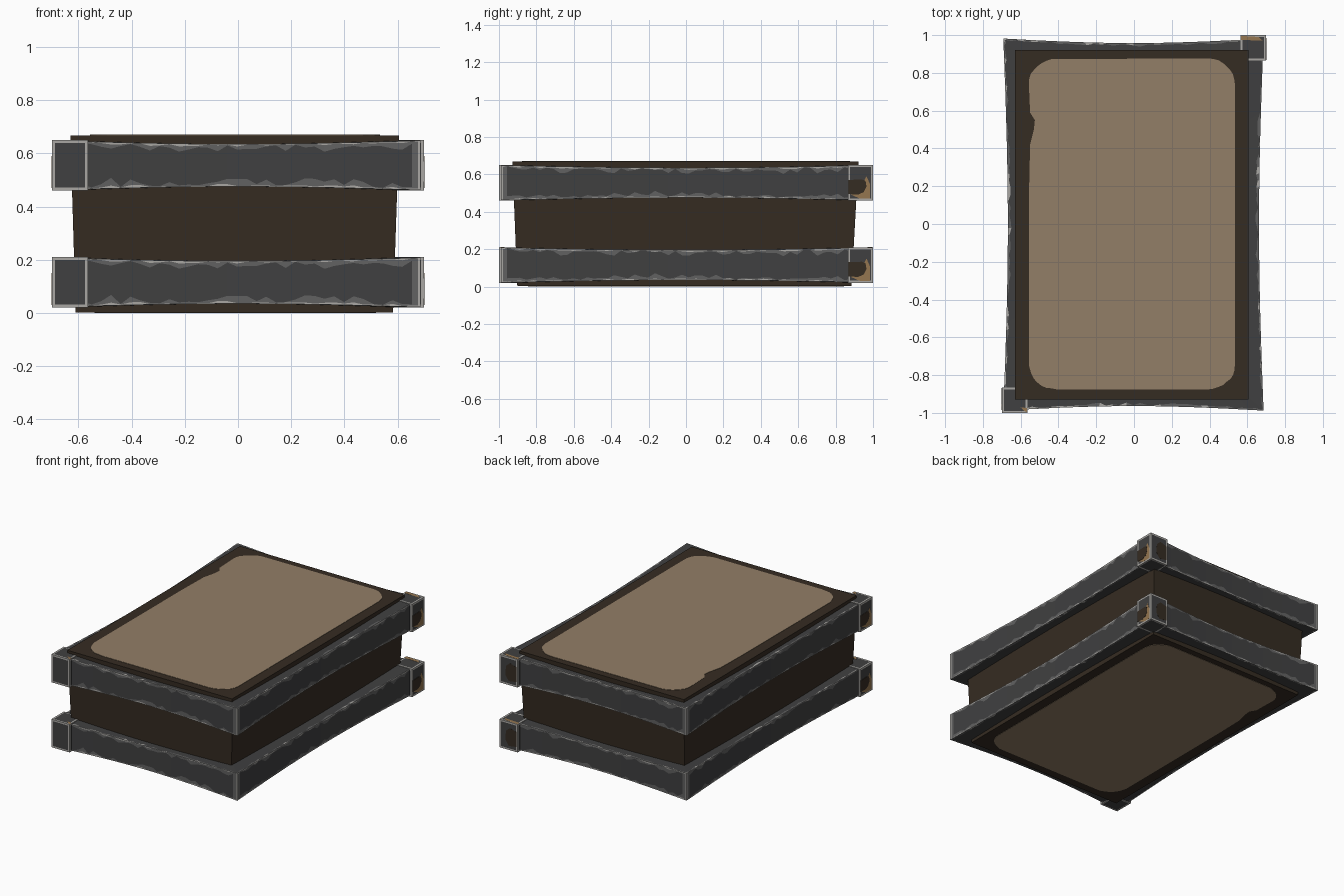
import bpy, bmesh, math, random
from mathutils import Vector

if "Cube" in bpy.data.objects:
    bpy.data.objects.remove(bpy.data.objects["Cube"])

random.seed(4)


def mat(name, r, g, b):
    m = bpy.data.materials.new(name)
    m.diffuse_color = (r, g, b, 1)
    m.use_nodes = True
    m.node_tree.nodes["Principled BSDF"].inputs["Base Color"].default_value = m.diffuse_color
    return m


TAN = mat("tan_panel", .29, .21, .135)
BROWN = mat("dark_brown", .036, .025, .016)
DARK = mat("dark_grey", .051, .051, .052)
MID = mat("mid_grey", .12, .12, .12)
LIGHT = mat("worn_light_grey", .40, .39, .37)
RUST = mat("ochre_wear", .30, .18, .08)
GREYS = [DARK, MID, LIGHT, BROWN, RUST]


def finish(bm, name, mats):
    bmesh.ops.recalc_face_normals(bm, faces=bm.faces[:])
    me = bpy.data.meshes.new(name)
    bm.to_mesh(me)
    bm.free()
    for m in mats:
        me.materials.append(m)
    ob = bpy.data.objects.new(name, me)
    bpy.context.collection.objects.link(ob)
    return ob


def slab(name, outline, offset, material):
    """Thin plate: an outline of 3D points extruded by a vector."""
    bm = bmesh.new()
    f = bm.faces.new([bm.verts.new(p) for p in outline])
    r = bmesh.ops.extrude_face_region(bm, geom=[f])
    bmesh.ops.translate(bm, vec=offset, verts=[v for v in r["geom"] if isinstance(v, bmesh.types.BMVert)])
    return finish(bm, name, [material])


# Tapered core block
bm = bmesh.new()
rings = []
for z, x0, x1, y0, y1 in ((.002, -.61, .583, -.902, .885), (.668, -.63, .605, -.928, .922)):
    rings.append([bm.verts.new(p) for p in ((x0, y0, z), (x1, y0, z), (x1, y1, z), (x0, y1, z))])
for i in range(4):
    j = (i + 1) % 4
    bm.faces.new((rings[0][i], rings[0][j], rings[1][j], rings[1][i]))
bm.faces.new(rings[0])
bm.faces.new(rings[1])
finish(bm, "core_block", [BROWN])


# Rounded tan panels on the top and the bottom
def panel(name, s, z, dz):
    pts = []
    for cx, cy, a0 in ((1, 1, 0), (-1, 1, 90), (-1, -1, 180), (1, -1, 270)):
        for k in range(9):
            a = math.radians(a0 + k * 11.25)
            w = random.uniform(-.003, .003)
            pts.append((s * (cx * .40 + (.145 + w) * math.cos(a) - .01),
                        s * (cy * .745 + (.13 + w) * math.sin(a)), z))
        if (cx, cy) == (-1, 1):   # small nick in the left edge
            pts += [(s * x, s * y, z) for x, y in ((-.55, .59), (-.525, .55), (-.53, .50), (-.55, .42), (-.555, .2))]
    slab(name, pts, Vector((0, 0, dz)), TAN)


panel("top_panel", 1, .6665, .0035)
panel("bottom_panel", .965, .0035, -.0035)


# Pinched frame bands with worn edges
CORNERS = [Vector(c) for c in ((-.692, -.988), (.686, -.988), (.686, .982), (-.692, .982))]
INNER = [Vector(c) for c in ((-.56, -.85), (.54, -.85), (.54, .84), (-.56, .84))]
ROWS = [0, 1, 2, 1, 0, 1, 2, 1, 0]   # dark, mid, light pattern round the section


def wear():
    a = .002 + .009 * random.random() ** 2
    return a, a + .002 + .027 * random.random() ** 2


def band(name, zc):
    random.seed(11)
    bm = bmesh.new()
    for i in range(4):
        a, b = CORNERS[i], CORNERS[(i + 1) % 4]
        ia, ib = INNER[i], INNER[(i + 1) % 4]
        n = Vector((-(b - a).y, (b - a).x)).normalized()
        L = (b - a).length
        ends = [0, .01 / L, .032 / L]
        count = int(L / .04)
        ts = ends + [.05 + .9 * k / count for k in range(count + 1)] + [1 - e for e in reversed(ends)]
        cols = []
        for k, t in enumerate(ts):
            p = math.sin(math.pi * t)
            out = a.lerp(b, t) + n * .024 * p
            inn = ia.lerp(ib, t)
            h = .093 - .013 * p
            edge = k in (0, len(ts) - 1)
            (l1, l2), (u1, u2) = ((.005, .02), (.005, .02)) if edge else (wear(), wear())
            d = (inn - out).normalized()
            w1, w2 = (.01, .01) if edge else (random.uniform(.003, .02), random.uniform(.003, .02))
            prof = [(inn, -h), (out + d * w1, -h), (out, -h), (out, -h + l1), (out, -h + l2),
                    (out, h - u2), (out, h - u1), (out, h), (out + d * w2, h), (inn, h)]
            cols.append([bm.verts.new((q.x, q.y, zc + z)) for q, z in prof])
        for k in range(len(cols) - 1):
            for r in range(9):
                f = bm.faces.new((cols[k][r], cols[k + 1][r], cols[k + 1][r + 1], cols[k][r + 1]))
                m = ROWS[r]
                if r in (1, 7) and random.random() < .25:
                    m = 2
                if 2 <= r <= 6:
                    if k in (0, len(cols) - 2):
                        m = 2
                    elif k in (1, len(cols) - 3):
                        m = max(m, 1)
                f.material_index = m
    bmesh.ops.remove_doubles(bm, verts=bm.verts[:], dist=.0005)
    finish(bm, name, GREYS)


# Corner caps with light frames and worn brown patches
def cap(name, sx, sy, zc):
    bm = bmesh.new()
    bmesh.ops.create_cube(bm, size=1)
    for v in bm.verts:
        v.co = Vector((sx * (.6315 + .137 * v.co.x * sx), sy * (.933 + .134 * v.co.y * sy), zc + .19 * v.co.z))
    for f in bm.faces:
        f.material_index = 2
    bm.normal_update()
    faces = bm.faces[:]
    bmesh.ops.inset_individual(bm, faces=faces, thickness=.016)
    for f in faces:
        f.material_index = 0
    finish(bm, name, GREYS)
    # patch outlines as (distance along face, height)
    rust = ((.875, -.02), (.885, -.065), (.93, -.085), (.985, -.085), (.985, -.01), (.965, .035), (.95, .005))
    brown = ((.869, .015), (.869, -.06), (.92, -.064), (.95, -.05), (.965, -.02), (.96, .01), (.94, .018))
    for label, pts, m, th in (("ochre", rust, RUST, .001), ("brown", brown, BROWN, .002)):
        slab(f"{name}_side_{label}", [(sx * .6995, sy * u, zc + h) for u, h in pts], Vector((sx * th, 0, 0)), m)
    if sy > 0:
        rust = ((.566, -.085), (.67, -.085), (.685, -.03), (.67, .05), (.62, .07), (.566, .06))
        brown = ((.57, -.06), (.63, -.068), (.655, -.03), (.65, .03), (.62, .055), (.57, .04))
        for label, pts, m, th in (("ochre", rust, RUST, .001), ("brown", brown, BROWN, .002)):
            slab(f"{name}_back_{label}", [(sx * u, sy * .9985, zc + h) for u, h in pts], Vector((0, sy * th, 0)), m)
    # ochre scuff on the top edge
    end = .68 if sy > 0 else .6
    slab(f"{name}_top_scuff", [(sx * x, sy * y, zc + .0945) for x, y in ((.566, .975), (end, .97), (end - .02, .99), (.566, .996))],
         Vector((0, 0, .001)), RUST)


for label, zc in (("lower", .115), ("upper", .555)):
    band(f"{label}_band", zc)
    for pos, s in (("back_right", 1), ("front_left", -1)):
        cap(f"{label}_{pos}_cap", s, s, zc)
